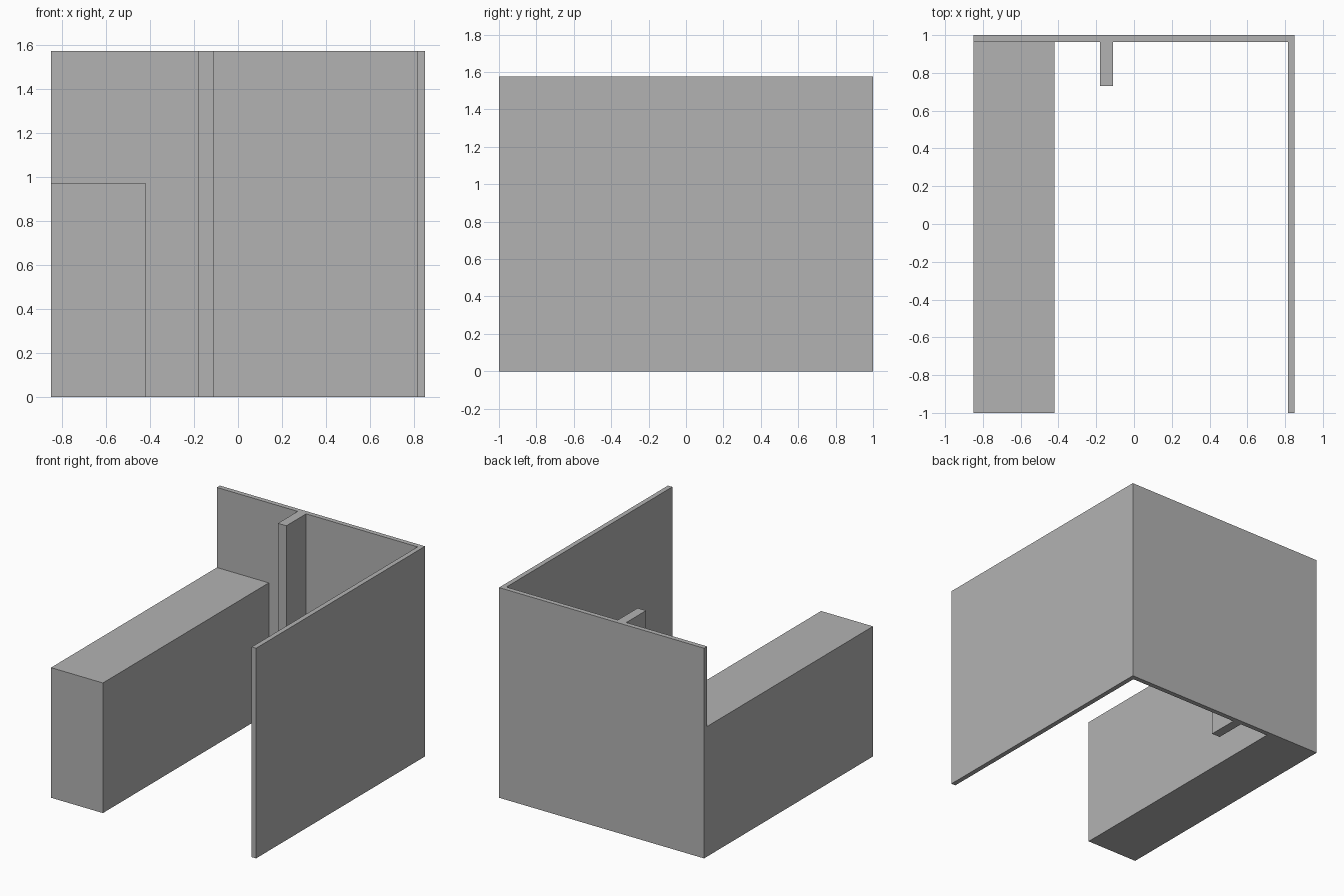
import bpy
import bmesh
from mathutils import Vector

cube = bpy.data.objects.get("Cube")
if cube:
    bpy.data.objects.remove(cube, do_unlink=True)

# Single plain grey
GREY = (0.45, 0.45, 0.45, 1.0)
grey = bpy.data.materials.new("plain grey")
grey.use_nodes = True
grey.diffuse_color = GREY
grey.node_tree.nodes["Principled BSDF"].inputs["Base Color"].default_value = GREY


def box(name, low, high):
    """Axis-aligned box between two opposite corners."""
    low, high = Vector(low), Vector(high)
    bm = bmesh.new()
    bmesh.ops.create_cube(bm, size=1)
    bmesh.ops.scale(bm, vec=high - low, verts=bm.verts)
    bmesh.ops.translate(bm, vec=(low + high) / 2, verts=bm.verts)
    mesh = bpy.data.meshes.new(name)
    bm.to_mesh(mesh)
    bm.free()
    mesh.materials.append(grey)
    obj = bpy.data.objects.new(name, mesh)
    bpy.context.collection.objects.link(obj)
    return obj


HALF_WIDTH, HALF_DEPTH, HEIGHT = 0.85, 1.0, 1.575
THICK = 0.036
INNER_Y = HALF_DEPTH - THICK

# Back wall across the full width
box("back_wall", (-HALF_WIDTH, INNER_Y, 0), (HALF_WIDTH, HALF_DEPTH, HEIGHT))

# Thin side wall, full height
box("side_wall", (HALF_WIDTH - THICK, -HALF_DEPTH, 0), (HALF_WIDTH, INNER_Y, HEIGHT))

# Long, lower counter block on the other side
box("counter_block", (-HALF_WIDTH, -HALF_DEPTH, 0), (-0.42, INNER_Y, 0.975))

# Short partition standing out from the back wall
box("partition", (-0.18, 0.73, 0), (-0.11, INNER_Y, HEIGHT))
